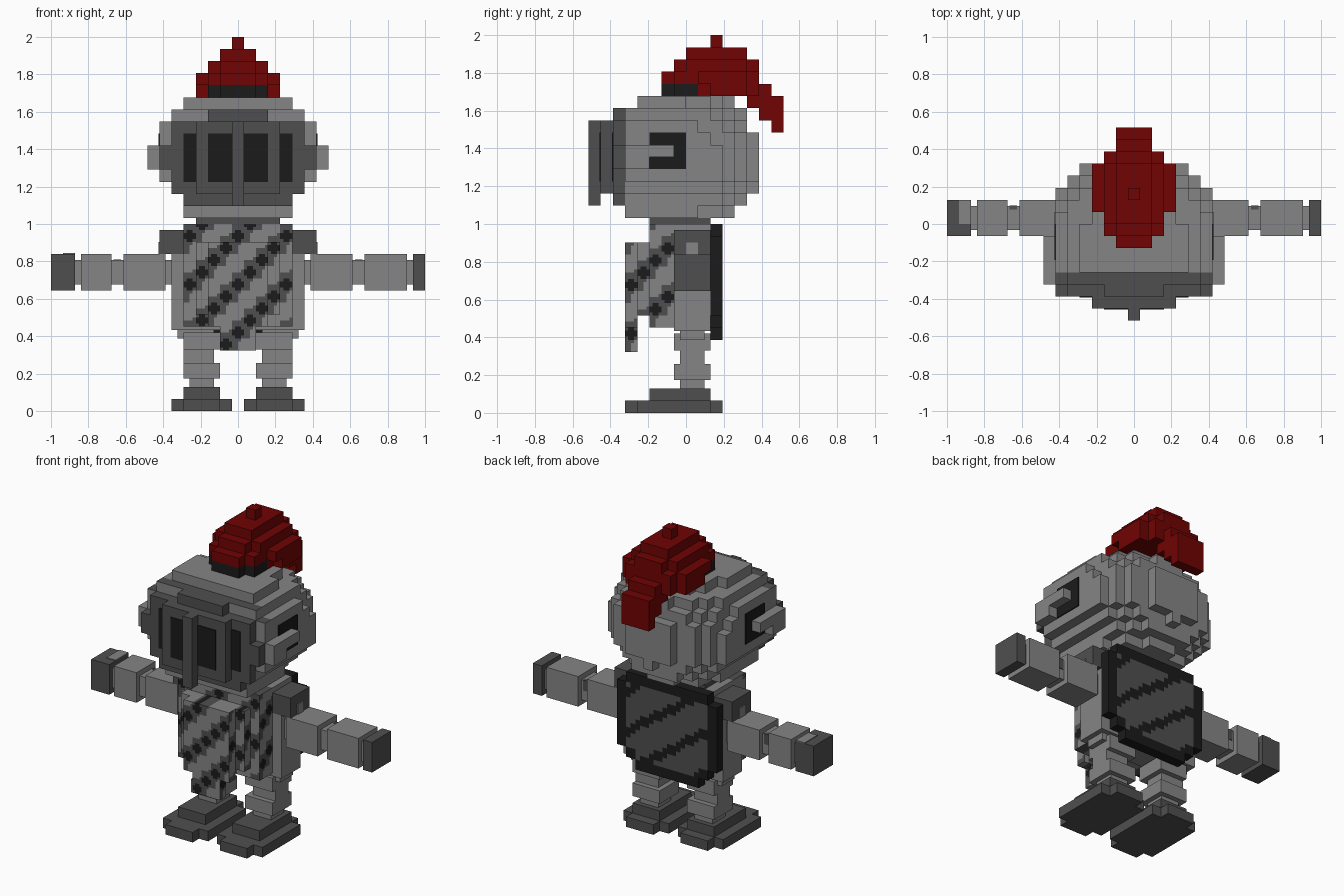
import bpy, bmesh, math
from mathutils import Vector

if "Cube" in bpy.data.objects:
    bpy.data.objects.remove(bpy.data.objects["Cube"], do_unlink=True)

U = 2 / 31  # one block; all sizes below are in blocks


def material(name, rgb):
    m = bpy.data.materials.new(name)
    m.use_nodes = True
    m.diffuse_color = (*rgb, 1)
    b = m.node_tree.nodes["Principled BSDF"]
    b.inputs["Base Color"].default_value = (*rgb, 1)
    b.inputs["Roughness"].default_value = 0.9
    return m


MATS = [material("light grey", (0.235, 0.235, 0.235)),
        material("dark grey", (0.078, 0.078, 0.078)),
        material("near black", (0.011, 0.011, 0.011)),
        material("deep red", (0.165, 0.001, 0.001))]
LIGHT, DARK, BLACK, RED = range(4)


def finish(name, bm, mats):
    me = bpy.data.meshes.new(name)
    bm.to_mesh(me)
    bm.free()
    for m in mats:
        me.materials.append(m)
    bpy.context.collection.objects.link(bpy.data.objects.new(name, me))


def box(name, x, y, z, mat):
    bm = bmesh.new()
    bmesh.ops.create_cube(bm, size=1)
    for v in bm.verts:
        v.co = Vector([(a + b) / 2 + c * (b - a) for (a, b), c in zip((x, y, z), v.co)]) * U
    finish(name, bm, [MATS[mat]])


def pair(name, x, y, z, mat):
    box("left_" + name, x, y, z, mat)
    box("right_" + name, (-x[1], -x[0]), y, z, mat)


def blocks(name, x, y, z, inside, colour, n=1):
    """Outer skin of all blocks passing the inside test; n splits each block."""
    s = 1 / n
    size = [round((b - a) * n) for a, b in (x, y, z)]
    low = Vector((x[0], y[0], z[0]))

    def centre(c):
        return low + (Vector(c) + Vector((.5, .5, .5))) * s
    cells = {(i, j, k) for i in range(size[0]) for j in range(size[1])
             for k in range(size[2]) if inside(*centre((i, j, k)))}
    bm = bmesh.new()
    corners = {}
    for c in cells:
        for axis in range(3):
            for side in (0, 1):
                nb = list(c)
                nb[axis] += 2 * side - 1
                if tuple(nb) in cells:
                    continue
                quad = []
                for p, q in ((0, 0), (1, 0), (1, 1), (0, 1)):
                    k = list(c)
                    k[axis] += side
                    k[(axis + 1) % 3] += p
                    k[(axis + 2) % 3] += q
                    k = tuple(k)
                    if k not in corners:
                        corners[k] = bm.verts.new((low + Vector(k) * s) * U)
                    quad.append(corners[k])
                f = bm.faces.new(quad if side else quad[::-1])
                normal = [0, 0, 0]
                normal[axis] = 2 * side - 1
                f.material_index = colour(*centre(c), normal)
    finish(name, bm, MATS)


# Feet: sole with clipped corners and an instep block
for side, name in ((1, "left"), (-1, "right")):
    blocks(name + "_sole", (-5.5, 5.5), (-5, 3), (0, 1),
           lambda x, y, z: 0.5 < side * x < 5.5 and (1.5 < side * x < 4.5 or -4 < y < 2),
           lambda *a: DARK)
pair("instep", (1.5, 4.5), (-3, 2), (1, 2), DARK)

# Legs: wide blocks with narrow joints between
for name, x, z, inset in (("ankle", (2, 4), (2, 2.7), .5), ("shin", (1.5, 4.5), (2.7, 4), 0),
                          ("knee", (2, 4.5), (4, 5.1), .5), ("thigh", (1.5, 4.5), (5.1, 6.5), 0),
                          ("hip_joint", (2, 4), (6.5, 7), .5)):
    pair(name, x, (-1 + inset, 2 - inset), z, LIGHT)

# Torso
box("torso", (-4.5, 4.5), (-1, 2), (6.7, 15.5), LIGHT)
pair("flank", (4.5, 5.5), (-1, 2), (6.7, 13), LIGHT)
pair("hip_edge", (4, 5), (-.5, 1.5), (6, 6.7), LIGHT)
pair("shoulder", (4.5, 6.5), (-1, 2), (13, 15), DARK)
pair("shoulder_stud", (6.5, 6.6), (0, 1), (13, 14), LIGHT)
box("neck", (-3.5, 3.5), (-3, 2), (15.5, 16), DARK)


# Stepped chest cover with diagonal bands and rows of round dots
def chest(x, y, z):
    w = abs(x)
    if y > -3:
        return w < 4.5 and z > 7
    if y > -4:
        return w < 3.5 and 8 < z < 14
    return z < 14 and w < (2.5 if z > 7 else 1.5)


def camo(x, y, z, n):
    across = y + .5 if n[0] else x
    i, k = round(across), math.floor(z) + .5
    if (i - k - 1.5) % 4 == 0 and math.hypot(across - i, z - k) < .52:
        return BLACK
    band = (across - z - 1.5) % 4 - 2
    scallop = .25 * math.cos(math.pi * (across + z))
    return LIGHT if abs(band) < .9 + scallop else DARK


blocks("chest_cover", (-4.5, 4.5), (-5, -1), (5, 15.5), chest, camo, 4)


# Back shield with rim and diagonal lines
def shield(x, y, z):
    w = abs(x)
    return w < (3.5 if z < 7 else 4.5 if z < 8 or z > 14.5 else 5.5)


def shield_colour(x, y, z, n):
    inner = abs(x) < (3.5 if z < 8 else 4.5) and 7 < z < 14.5
    line = (0.7 * x + z - 8.2) % 4 < 1
    return DARK if n[1] > 0 and inner and not line else BLACK


blocks("back_shield", (-5.5, 5.5), (2, 3), (6, 15.5), shield, shield_colour, 2)

# Arms: the two hands differ in length
for side, name, wrist in ((1, "left", 14), (-1, "right", 13)):
    for part, a, b, inset, mat in (("shoulder_joint", 5.5, 6, .5, LIGHT),
                                   ("upper_arm", 6, 9.5, 0, LIGHT),
                                   ("elbow", 9.5, 10.5, .5, LIGHT),
                                   ("forearm", 10.5, wrist, 0, LIGHT),
                                   ("wrist", wrist, wrist + .5, .5, LIGHT),
                                   ("hand", wrist + .5, 15.5, 0, DARK)):
        box(name + "_" + part, tuple(sorted((side * a, side * b))),
            (-1 + inset, 2 - inset), (10 + inset, 13 - inset), mat)
pair("elbow_mark", (9.7, 10.3), (1.2, 1.55), (11.5, 12.55), DARK)
box("right_hand_patch", (-14.5, -13.5), (0, 2), (13, 13.08), LIGHT)

# Head: rounded at the back, full width at the front
HEAD_W = [4.5, 4.5, 5.5, 6.5, 6.5, 6.5, 6.5, 6.5, 5.5, 4.5]


def head(x, y, z):
    k = int(z - 16)
    if abs(x) > HEAD_W[k] or (y < -4 and k == 9):
        return False
    return y < 0 or (x / 7) ** 2 + (y / 6.2) ** 2 + ((z - 20.9) / 5.7) ** 2 < .971


blocks("head", (-6.5, 6.5), (-5, 6), (16, 26), head,
       lambda x, y, z, n: DARK if y < -4 and n[2] > 0 else LIGHT)

# Ear bars in front of dark side panels
pair("ear_panel", (6.5, 6.6), (-3, 0), (20, 23), BLACK)
pair("ear_bar", (6.5, 7.5), (-5, -1), (21, 22), LIGHT)
pair("ear_base", (6.5, 7.5), (-5, -3), (20, 21), LIGHT)


# Visor with centre ridge
def visor(x, y, z):
    w = abs(x)
    if y < -7:
        return w < .5 and z < 24
    if y < -6:
        return w < 3.5 and 18 < z < 24
    if z > 24:
        return w < 2.5
    return w < (4.5 if z < 18 else 6.5 if 20 < z < 22 else 5.5)


blocks("visor", (-6.5, 6.5), (-8, -5), (17, 25), visor, lambda *a: DARK)
pair("eye_pane", (.5, 2.5), (-7.08, -7), (19, 23), BLACK)
pair("outer_pane", (3.5, 4.5), (-6.08, -6), (19, 23), BLACK)


# Drooping crest on a dark base
def crest(x, y, z):
    w = abs(x)
    plan = 1.5 if y < -1 else 2.5 if y < 1 else 3.5 if y < 5 else 2.5 if y < 6 else 1.5
    low, high, wide = {30: (2, 3, .5), 29: (0, 5, 1.5), 28: (-1, 6, 2.5), 27: (-2, 6, 3.5),
                       26: (1, 7, 3.5), 25: (5, 8, 1.5), 24: (6, 8, 1.5),
                       23: (7, 8, 1.5)}[int(z)]
    reach = (y - (low + high) / 2) / ((high - low) / 2 + .3)
    return (low < y < high and w < min(plan, wide)
            and (w / (wide + .3)) ** 2 + reach ** 2 < 1)


blocks("crest", (-3.5, 3.5), (-2, 8), (23, 31), crest, lambda *a: RED)
blocks("crest_base", (-2.5, 2.5), (-2, 1), (26, 27),
       lambda x, y, z: abs(x) < (1.5 if y < -1 else 2.5), lambda *a: BLACK)
